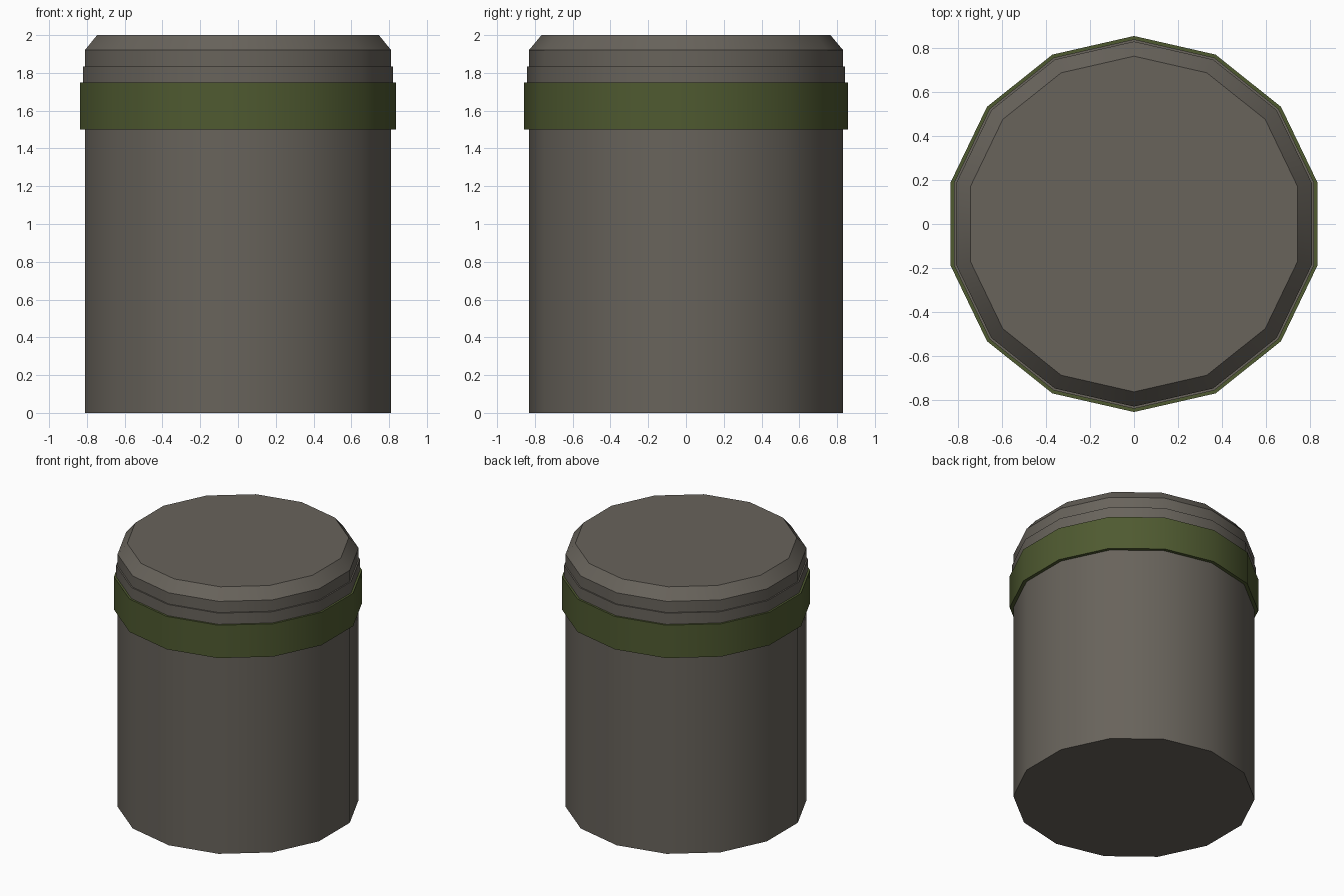
import bpy
import bmesh
import math

SIDES = 14

cube = bpy.data.objects.get("Cube")
if cube:
    bpy.data.objects.remove(cube, do_unlink=True)


def material(name, colour):
    mat = bpy.data.materials.new(name)
    mat.use_nodes = True
    mat.diffuse_color = colour
    bsdf = next(n for n in mat.node_tree.nodes if n.type == "BSDF_PRINCIPLED")
    bsdf.inputs["Base Color"].default_value = colour
    bsdf.inputs["Roughness"].default_value = 0.8
    return mat


def turned(name, profile, mat):
    """Closed solid from (radius, height) rings, with a corner on the y axis."""
    bm = bmesh.new()
    rings = []
    for radius, z in profile:
        ring = []
        for i in range(SIDES):
            a = math.pi / 2 + math.tau * i / SIDES
            ring.append(bm.verts.new((radius * math.cos(a), radius * math.sin(a), z)))
        rings.append(ring)
    for low, high in zip(rings, rings[1:]):
        for i in range(SIDES):
            j = (i + 1) % SIDES
            bm.faces.new((low[i], low[j], high[j], high[i]))
    bm.faces.new(rings[0][::-1])
    bm.faces.new(rings[-1])
    mesh = bpy.data.meshes.new(name)
    bm.to_mesh(mesh)
    bm.free()
    mesh.materials.append(mat)
    obj = bpy.data.objects.new(name, mesh)
    bpy.context.collection.objects.link(obj)
    bpy.ops.object.select_all(action="DESELECT")
    obj.select_set(True)
    bpy.context.view_layer.objects.active = obj
    bpy.ops.object.shade_smooth_by_angle(angle=math.radians(30))
    return obj


grey = material("warm_grey", (0.138, 0.125, 0.105, 1))
green = material("olive_green", (0.078, 0.102, 0.030, 1))

# Canister body with its stepped, chamfered lid
turned("canister_body",
       [(0.832, 0), (0.832, 1.75), (0.842, 1.75), (0.842, 1.835),
        (0.832, 1.835), (0.832, 1.92), (0.765, 2.0)], grey)

# Painted band around the shoulder
turned("shoulder_band", [(0.857, 1.5), (0.857, 1.75)], green)
